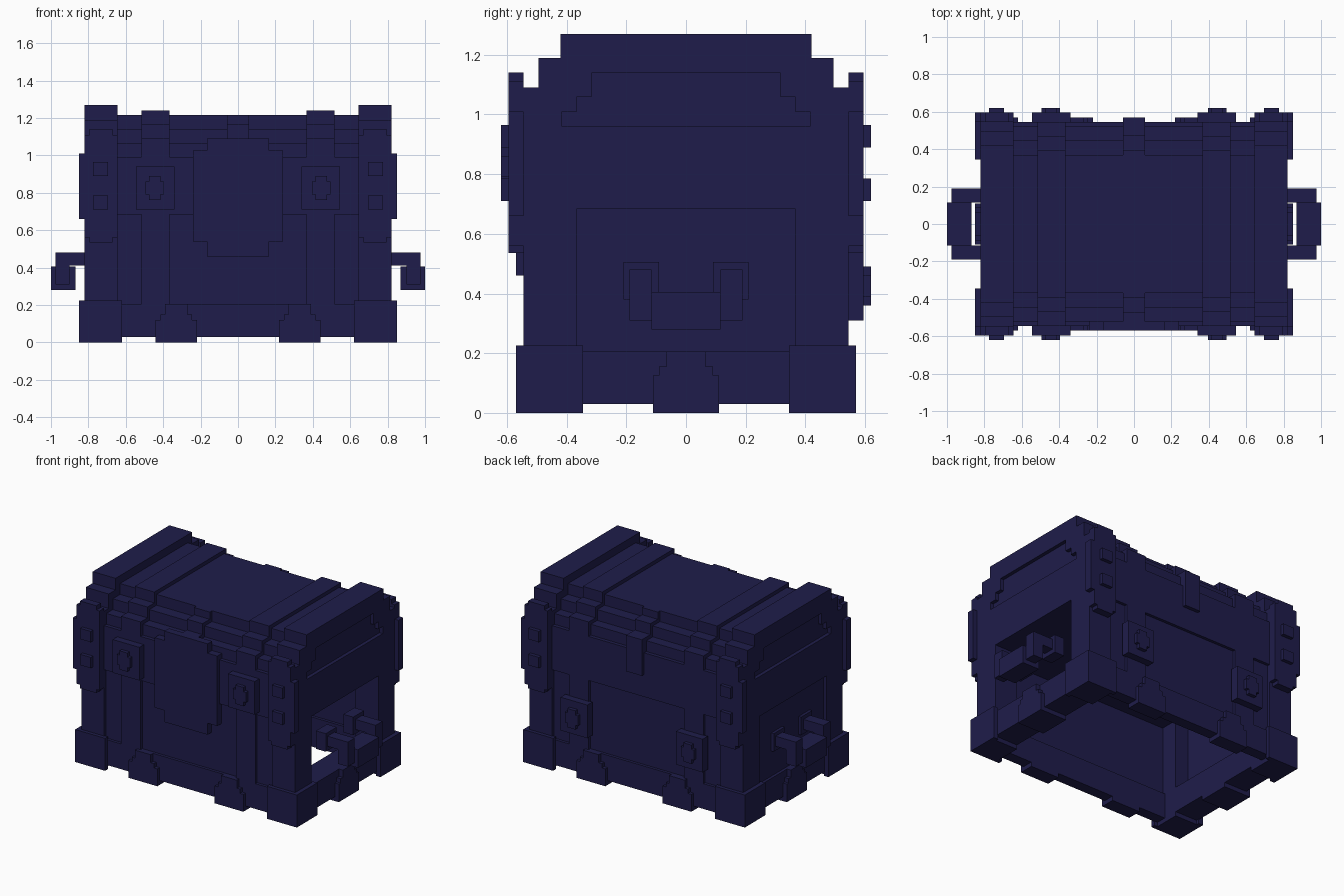
import bpy, bmesh

if "Cube" in bpy.data.objects:
    bpy.data.objects.remove(bpy.data.objects["Cube"], do_unlink=True)

COLOUR = (0.0135, 0.012, 0.070, 1.0)
navy = bpy.data.materials.new("dark_navy")
navy.use_nodes = True
navy.diffuse_color = COLOUR
bsdf = navy.node_tree.nodes["Principled BSDF"]
bsdf.inputs["Base Color"].default_value = COLOUR
bsdf.inputs["Roughness"].default_value = 0.8


def add_box(bm, x0, x1, y0, y1, z0, z1):
    v = [bm.verts.new((x, y, z)) for z in (z0, z1)
         for x, y in ((x0, y0), (x1, y0), (x1, y1), (x0, y1))]
    for f in ((3, 2, 1, 0), (4, 5, 6, 7), (0, 1, 5, 4),
              (1, 2, 6, 5), (2, 3, 7, 6), (3, 0, 4, 7)):
        bm.faces.new([v[i] for i in f])


def finish(name, bm):
    mesh = bpy.data.meshes.new(name)
    bm.to_mesh(mesh)
    bm.free()
    mesh.materials.append(navy)
    bpy.context.collection.objects.link(bpy.data.objects.new(name, mesh))


def part(name, boxes, mx=False, my=False):
    """One object from boxes (x0, x1, y0, y1, z0, z1), mirrored in x and/or y."""
    bm = bmesh.new()
    for x0, x1, y0, y1, z0, z1 in boxes:
        for sx in ((1, -1) if mx else (1,)):
            for sy in ((1, -1) if my else (1,)):
                xs, ys = sorted((sx * x0, sx * x1)), sorted((sy * y0, sy * y1))
                add_box(bm, *xs, *ys, z0, z1)
    finish(name, bm)


def arch(name, x0, x1, steps, z0, mx=False):
    """Stepped lid section from (half depth, top height) pairs, widest first."""
    pts = []
    z = z0
    for y, top in steps:
        pts += [(-y, z), (-y, top)]
        z = top
    pts += [(-y, z) for y, z in reversed(pts)]
    bm = bmesh.new()
    for sx in ((1, -1) if mx else (1,)):
        a = [bm.verts.new((sx * x0, y, z)) for y, z in pts]
        b = [bm.verts.new((sx * x1, y, z)) for y, z in pts]
        bm.faces.new(a)
        bm.faces.new(b[::-1])
        for i in range(len(pts)):
            j = (i + 1) % len(pts)
            bm.faces.new((a[i], b[i], b[j], a[j]))
    bmesh.ops.recalc_face_normals(bm, faces=bm.faces)
    finish(name, bm)


# Upper chest and stepped lid
LID = [(0.545, 0.99), (0.52, 1.065), (0.45, 1.14), (0.37, 1.215)]
arch("lid_centre", -0.365, 0.365, LID, 0.685)
arch("lid_gap", 0.515, 0.645, LID, 0.685, True)
arch("lid_strap", 0.365, 0.515,
     [(0.545, 1.09), (0.47, 1.165), (0.395, 1.24)], 0.685, True)
arch("lid_end", 0.645, 0.795,
     [(0.545, 1.09), (0.495, 1.19), (0.42, 1.27)], 0.685, True)
arch("centre_strap", -0.06, 0.06,
     [(0.57, 1.09), (0.475, 1.165), (0.395, 1.215)], 0.84)

# End skin around a shallow stepped recess
X0, X1 = 0.795, 0.82
part("end_skin", [(X0, X1, 0, 0.545, 0.685, 0.96),
                  (X0, X1, 0.415, 0.545, 0.96, 1.01),
                  (X0, X1, 0.365, 0.545, 1.01, 1.06),
                  (X0, X1, 0.315, 0.545, 1.06, 1.09),
                  (X0, X1, 0.315, 0.495, 1.09, 1.14),
                  (X0, X1, 0, 0.495, 1.14, 1.19),
                  (X0, X1, 0, 0.42, 1.19, 1.27)], True, True)

# Hollow lower frame, open underneath
part("base_rim_long", [(-0.645, 0.645, 0.47, 0.545, 0.03, 0.205)], my=True)
part("base_rim_end", [(0.645, 0.82, -0.365, 0.365, 0.03, 0.205)], mx=True)
part("corner_post", [(0.645, 0.82, 0.365, 0.545, 0.03, 0.685)], True, True)
part("strap_post", [(0.365, 0.515, 0.49, 0.545, 0.205, 0.685)], True, True)
part("long_panel", [(-0.645, 0.645, 0.49, 0.525, 0.205, 0.685)], my=True)
part("closed_end_panel", [(-0.80, -0.745, -0.365, 0.365, 0.205, 0.685)])

# Feet
part("corner_foot", [(0.62, 0.85, 0.54, 0.57, 0, 0.225),
                     (0.815, 0.85, 0.345, 0.57, 0, 0.225),
                     (0.645, 0.82, 0.365, 0.545, 0, 0.03)], True, True)
part("long_side_foot", [(0.22, 0.44, 0.47, 0.57, 0, 0.12),
                        (0.245, 0.415, 0.54, 0.57, 0.12, 0.15),
                        (0.27, 0.39, 0.54, 0.57, 0.15, 0.205)], True, True)
part("end_foot", [(0.645, 0.85, -0.11, 0.11, 0, 0.125),
                  (0.815, 0.85, -0.09, 0.09, 0.125, 0.155),
                  (0.815, 0.85, -0.065, 0.065, 0.155, 0.205)], mx=True)

# Corner brackets with square studs
part("corner_bracket", [(0.645, 0.85, 0.545, 0.595, 0.66, 1.01),
                        (0.645, 0.82, 0.545, 0.595, 0.56, 1.11),
                        (0.67, 0.795, 0.545, 0.595, 0.535, 1.14)], True, True)
part("bracket_stud", [(0.695, 0.775, 0.59, 0.62, z, z + 0.075)
                      for z in (0.71, 0.89)], True, True)

# Strap medallions, high on the front and low on the back
for name, side, z in (("front_medallion", -1, 0.825), ("back_medallion", 1, 0.425)):
    y0, y1, y2 = side * 0.54, side * 0.595, side * 0.62
    part(name, [(0.34, 0.545, y0, y1, z - 0.115, z + 0.115),
                (0.395, 0.495, y1, y2, z - 0.035, z + 0.035),
                (0.415, 0.475, y1, y2, z - 0.065, z + 0.065)], mx=True)

# Front plate
part("front_plate", [(-0.24, 0.24, -0.57, -0.52, 0.54, 1.025),
                     (-0.165, 0.165, -0.57, -0.52, 0.46, 1.09)])

# Carrying handles
part("handle_mount", [(0.745, 0.82, 0.09, 0.21, 0.38, 0.505)], True, True)
part("handle_arm", [(0.82, 0.975, 0.115, 0.19, 0.41, 0.48),
                    (0.90, 0.975, 0.115, 0.19, 0.31, 0.41)], True, True)
part("handle_grip", [(0.87, 1.0, -0.115, 0.115, 0.28, 0.405)], mx=True)
